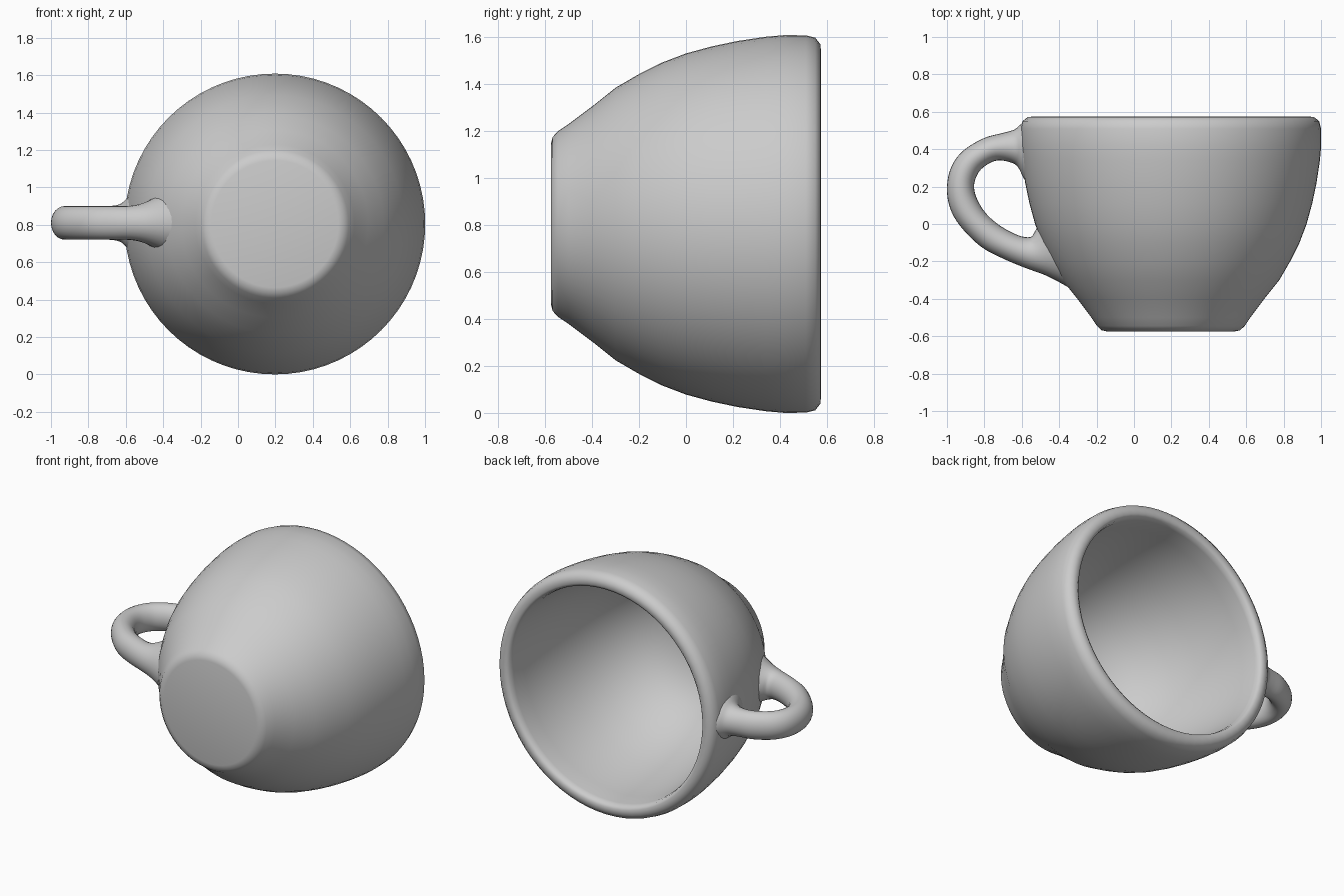
import bpy, bmesh, math
from mathutils import Vector

if "Cube" in bpy.data.objects:
    bpy.data.objects.remove(bpy.data.objects["Cube"])

CX, CZ = 0.197, 0.804      # cup axis runs along y

clay = bpy.data.materials.new("grey clay")
clay.diffuse_color = (0.6, 0.6, 0.6, 1)
clay.use_nodes = True
clay.node_tree.nodes["Principled BSDF"].inputs["Base Color"].default_value = clay.diffuse_color


def finish(name, bm):
    bmesh.ops.recalc_face_normals(bm, faces=bm.faces)
    me = bpy.data.meshes.new(name)
    bm.to_mesh(me)
    bm.free()
    me.materials.append(clay)
    ob = bpy.data.objects.new(name, me)
    bpy.context.collection.objects.link(ob)
    bpy.ops.object.select_all(action='DESELECT')
    ob.select_set(True)
    bpy.context.view_layer.objects.active = ob
    bpy.ops.object.shade_smooth_by_angle(angle=math.radians(50))
    return ob


def bridge(bm, rings):
    for a, b in zip(rings, rings[1:]):
        n = len(a)
        for i in range(n):
            bm.faces.new((a[i], a[(i + 1) % n], b[(i + 1) % n], b[i]))


# Cup: (radius, y) profile from the foot, over the rim, down to the inner floor
profile = [(0.34, -0.575), (0.37, -0.568), (0.395, -0.545), (0.425, -0.50),
           (0.50, -0.40), (0.58, -0.30), (0.638, -0.20), (0.688, -0.10),
           (0.726, 0.0), (0.756, 0.11), (0.779, 0.22), (0.797, 0.34),
           (0.804, 0.42), (0.803, 0.51), (0.793, 0.55), (0.765, 0.572),
           (0.73, 0.575), (0.712, 0.562), (0.705, 0.53), (0.70, 0.42),
           (0.68, 0.25), (0.645, 0.08), (0.59, -0.10), (0.51, -0.25),
           (0.42, -0.36), (0.30, -0.44), (0.15, -0.475)]
SEG = 72
bm = bmesh.new()
rings = []
for r, y in profile:
    rings.append([bm.verts.new((CX + r * math.cos(math.tau * i / SEG), y,
                                CZ + r * math.sin(math.tau * i / SEG)))
                  for i in range(SEG)])
bridge(bm, rings)
bm.faces.new(rings[0])
bm.faces.new(rings[-1])
finish("cup_bowl", bm)

# Handle: outer x, y, inner x, y, half thickness in z; flared where it meets the bowl
stations = [(-0.555, 0.555, -0.55, 0.19, 0.17), (-0.60, 0.537, -0.59, 0.245, 0.13),
            (-0.64, 0.505, -0.625, 0.31, 0.10), (-0.70, 0.487, -0.68, 0.335, 0.09),
            (-0.80, 0.46, -0.745, 0.337, 0.09), (-0.91, 0.395, -0.815, 0.295, 0.09),
            (-0.975, 0.31, -0.848, 0.24, 0.09), (-1.0, 0.20, -0.854, 0.185, 0.09),
            (-0.985, 0.09, -0.835, 0.125, 0.09), (-0.93, -0.01, -0.79, 0.055, 0.09),
            (-0.82, -0.12, -0.715, -0.01, 0.09), (-0.70, -0.185, -0.62, -0.06, 0.09),
            (-0.58, -0.235, -0.555, -0.07, 0.092), (-0.46, -0.28, -0.53, -0.04, 0.11),
            (-0.33, -0.35, -0.49, 0.03, 0.15)]
SIDES, STEPS = 24, 4


def spline(a, b, c, d, t):
    return 0.5 * (2 * b + (c - a) * t + (2 * a - 5 * b + 4 * c - d) * t * t
                  + (3 * b - a - 3 * c + d) * t ** 3)


dense = []
last = len(stations) - 1
for k in range(last):
    four = [stations[min(max(j, 0), last)] for j in range(k - 1, k + 3)]
    for s in range(STEPS):
        dense.append([spline(*vals, s / STEPS) for vals in zip(*four)])
dense.append(stations[-1])

bm = bmesh.new()
rings = []
for ox, oy, ix, iy, h in dense:
    mid = Vector(((ox + ix) / 2, (oy + iy) / 2, CZ + 0.006))
    half = Vector(((ox - ix) / 2, (oy - iy) / 2, 0))
    rings.append([bm.verts.new(mid + half * math.cos(a) + Vector((0, 0, h * math.sin(a))))
                  for a in (math.tau * i / SIDES for i in range(SIDES))])
bridge(bm, rings)
bm.faces.new(rings[0])
bm.faces.new(rings[-1])
finish("handle", bm)
